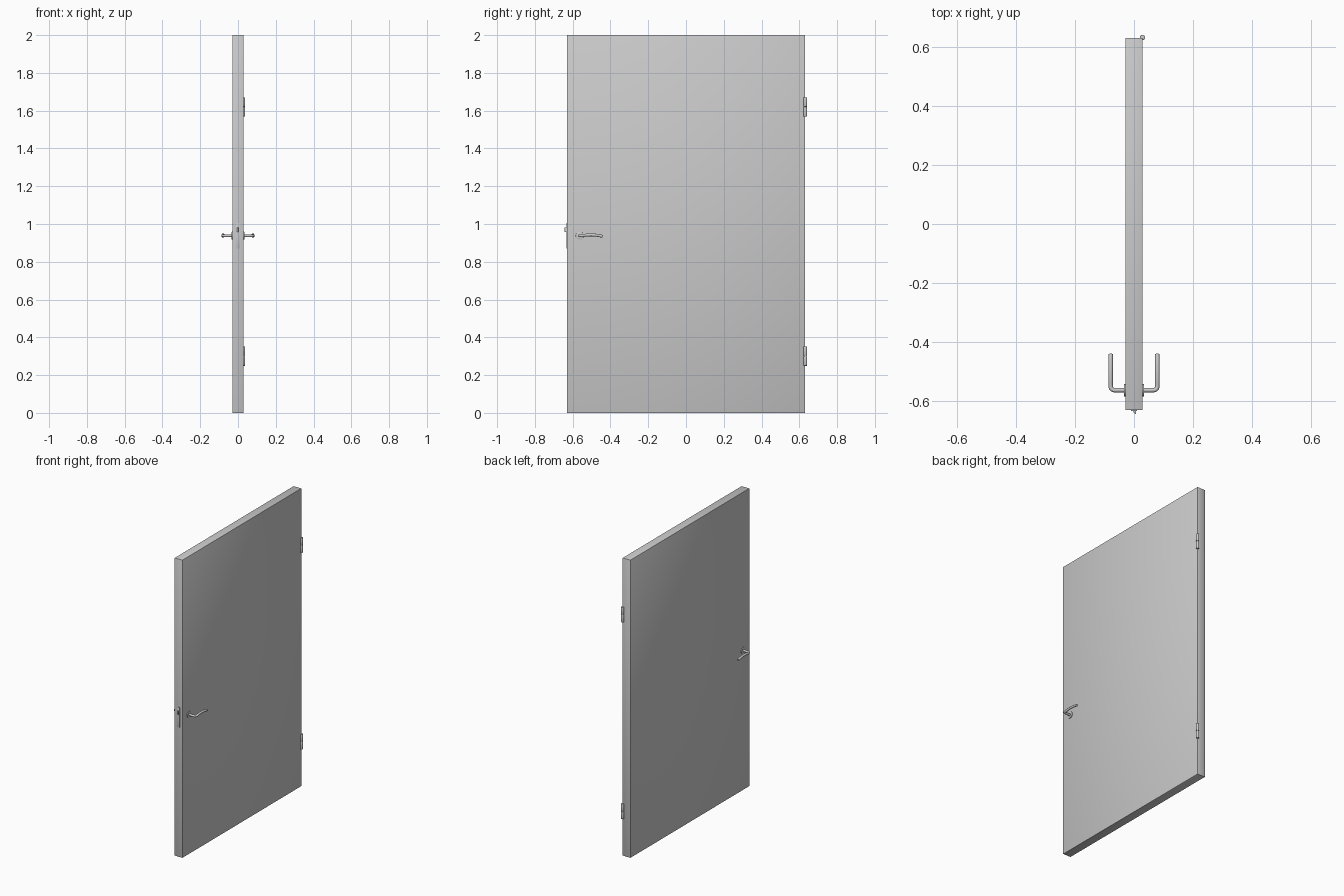
import bpy, bmesh, math
from mathutils import Vector

if "Cube" in bpy.data.objects:
    bpy.data.objects.remove(bpy.data.objects["Cube"])


def finish(name, bm, smooth=False):
    bmesh.ops.recalc_face_normals(bm, faces=bm.faces)
    me = bpy.data.meshes.new(name)
    bm.to_mesh(me)
    bm.free()
    ob = bpy.data.objects.new(name, me)
    bpy.context.collection.objects.link(ob)
    if smooth:
        bpy.ops.object.select_all(action='DESELECT')
        ob.select_set(True)
        bpy.context.view_layer.objects.active = ob
        bpy.ops.object.shade_smooth_by_angle(angle=math.radians(35))
    return ob


def box(name, size, loc, bevel=0.0):
    bm = bmesh.new()
    bmesh.ops.create_cube(bm, size=1)
    for v in bm.verts:
        v.co = Vector(a * b for a, b in zip(v.co, size)) + Vector(loc)
    if bevel:
        bmesh.ops.bevel(bm, geom=bm.edges[:], offset=bevel, segments=2,
                        profile=0.5, affect='EDGES')
    return finish(name, bm, bevel > 0)


def cylinder(name, radius, depth, loc, axis='Z', bevel=0.001):
    bm = bmesh.new()
    bmesh.ops.create_cone(bm, cap_ends=True, segments=32, radius1=radius,
                          radius2=radius, depth=depth)
    rims = [e for e in bm.edges if abs(e.verts[0].co.z - e.verts[1].co.z) < 1e-6]
    bmesh.ops.bevel(bm, geom=rims, offset=bevel, segments=2, profile=0.5,
                    affect='EDGES')
    for v in bm.verts:
        if axis == 'X':
            v.co = Vector((v.co.z, v.co.y, -v.co.x))
        v.co += Vector(loc)
    return finish(name, bm, True)


def lever(name, side):
    # stem out of the door, rounded elbow, then a gently arched grip
    path = [Vector((0.025, -0.563, 0.938)), Vector((0.066, -0.563, 0.938))]
    for i in range(1, 7):
        a = math.radians(15 * i)
        path.append(Vector((0.066 + 0.013 * math.sin(a),
                            -0.550 - 0.013 * math.cos(a), 0.938)))
    for i in range(1, 13):
        t = i / 12
        path.append(Vector((0.079, -0.550 + 0.109 * t,
                            0.938 + 0.024 * t * (0.85 - t))))
    bm = bmesh.new()
    rings, n = [], 20
    for i, p in enumerate(path):
        d = (path[min(i + 1, len(path) - 1)] - path[max(i - 1, 0)]).normalized()
        u = d.cross(Vector((0, 0, 1))).normalized()
        w = u.cross(d)
        rings.append([bm.verts.new(p + 0.0075 * (u * math.cos(2 * math.pi * k / n)
                                                 + w * math.sin(2 * math.pi * k / n)))
                      for k in range(n)])
    for a, b in zip(rings, rings[1:]):
        for k in range(n):
            bm.faces.new((a[k], a[(k + 1) % n], b[(k + 1) % n], b[k]))
    bm.faces.new(rings[0])
    bm.faces.new(rings[-1])
    for v in bm.verts:
        v.co.x *= side
    return finish(name, bm, True)


# Door leaf
box("door_leaf", (0.058, 1.262, 2.0), (0, 0, 1.0), 0.002)

# Lever handles with round roses on both faces
for side, label in ((1, "right"), (-1, "left")):
    cylinder("handle_rose_" + label, 0.021, 0.006, (side * 0.0305, -0.563, 0.938), 'X')
    lever("lever_handle_" + label, side)

# Hinge barrels, each of two knuckles on a pin
for z, label in ((0.30, "lower"), (1.62, "upper")):
    for dz, part in ((-0.0255, "bottom"), (0.0255, "top")):
        cylinder(f"{label}_hinge_{part}_knuckle", 0.009, 0.05, (0.029, 0.632, z + dz))
    cylinder(label + "_hinge_pin", 0.006, 0.1, (0.029, 0.632, z))

# Lock plate on the closing edge
box("lock_plate", (0.02, 0.003, 0.135), (0, -0.632, 0.9375), 0.0005)

# Sloped latch bolt
bm = bmesh.new()
outline = [(-0.006, -0.631), (0.006, -0.631), (0.006, -0.643), (0.003, -0.643)]
low = [bm.verts.new((x, y, 0.958)) for x, y in outline]
high = [bm.verts.new((x, y, 0.982)) for x, y in outline]
bm.faces.new(low)
bm.faces.new(high)
for i in range(4):
    j = (i + 1) % 4
    bm.faces.new((low[i], low[j], high[j], high[i]))
finish("latch_bolt", bm)
